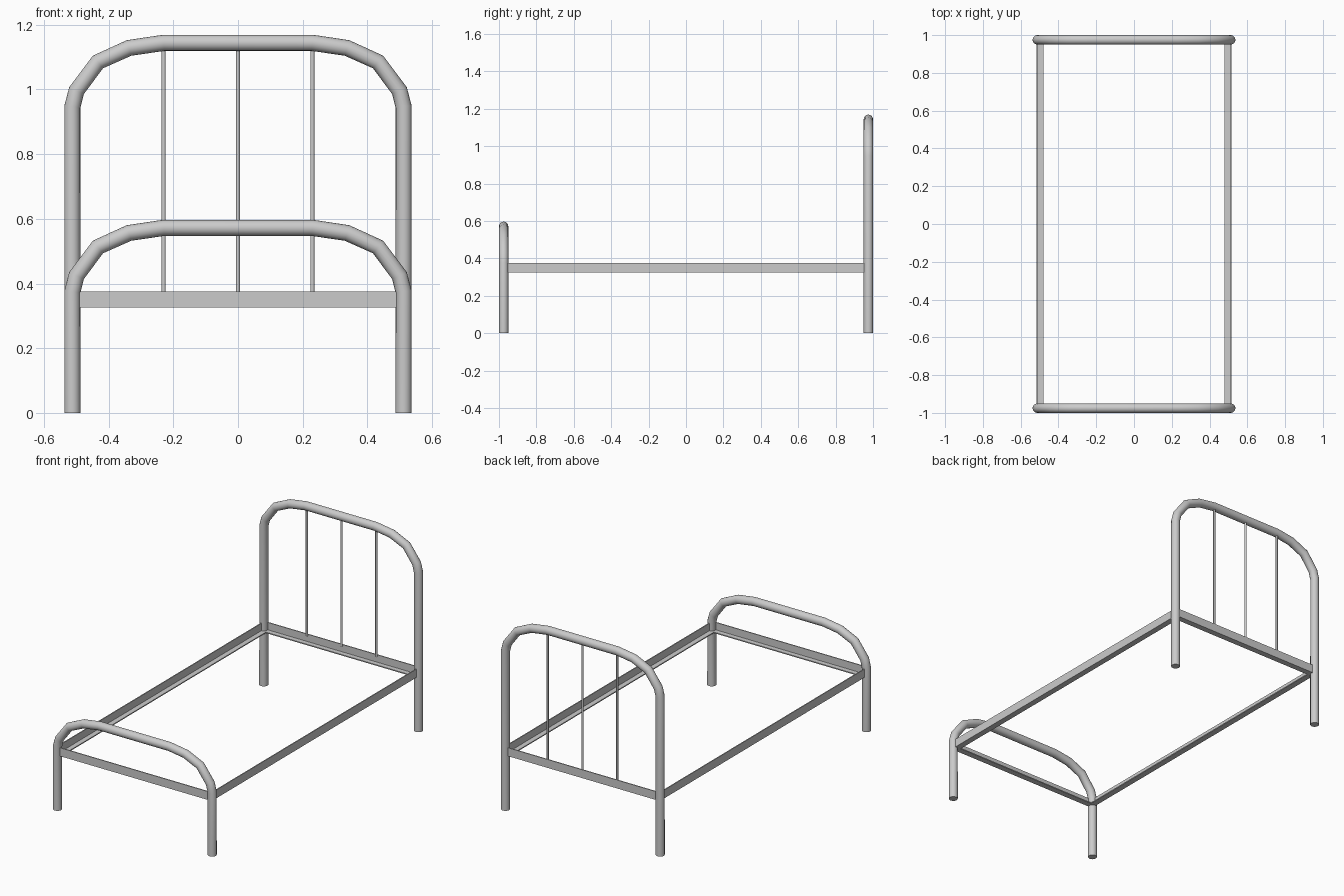
import bpy, bmesh, math

if "Cube" in bpy.data.objects:
    bpy.data.objects.remove(bpy.data.objects["Cube"])

TUBE_R, LEG_X, END_Y = 0.025, 0.512, 0.975


def finish(ob, angle=40):
    bpy.ops.object.select_all(action='DESELECT')
    ob.select_set(True)
    bpy.context.view_layer.objects.active = ob
    bpy.ops.object.shade_smooth_by_angle(angle=math.radians(angle))


def hoop(name, y, top):
    # bent tube: two legs joined by a rounded top
    flat_x, drop = 0.23, 0.197
    corner = [(0, 0), (0.045, 0.25), (0.28, 0.70), (0.62, 0.92), (1, 1)]
    left = [(-LEG_X, 0)] + [(-LEG_X + u * (LEG_X - flat_x), top - drop + v * drop)
                            for u, v in corner]
    path = left + [(-x, z) for x, z in reversed(left)]
    cu = bpy.data.curves.new(name, 'CURVE')
    cu.dimensions = '3D'
    cu.bevel_depth = TUBE_R
    cu.bevel_resolution = 6
    cu.use_fill_caps = True
    sp = cu.splines.new('POLY')
    sp.points.add(len(path) - 1)
    for p, (x, z) in zip(sp.points, path):
        p.co = (x, y, z, 1)
    ob = bpy.data.objects.new(name, cu)
    bpy.context.collection.objects.link(ob)
    bpy.ops.object.select_all(action='DESELECT')
    ob.select_set(True)
    bpy.context.view_layer.objects.active = ob
    bpy.ops.object.convert(target='MESH')
    finish(bpy.context.object)


def angle_rail(name, length, offset, turn):
    # L-shaped steel: upright plate outside, ledge at the bottom inside
    w, h, t, z0 = 0.036, 0.05, 0.006, 0.326
    prof = [(0, 0), (w, 0), (w, t), (t, t), (t, h), (0, h)]
    bm = bmesh.new()
    f = bm.faces.new([bm.verts.new((-offset + a, -length / 2, z0 + b)) for a, b in prof])
    ext = bmesh.ops.extrude_face_region(bm, geom=[f])['geom']
    bmesh.ops.translate(bm, vec=(0, length, 0),
                        verts=[v for v in ext if isinstance(v, bmesh.types.BMVert)])
    bmesh.ops.recalc_face_normals(bm, faces=bm.faces)
    me = bpy.data.meshes.new(name)
    bm.to_mesh(me)
    bm.free()
    ob = bpy.data.objects.new(name, me)
    ob.rotation_euler.z = turn
    bpy.context.collection.objects.link(ob)


# head and foot tubes
hoop("headboard_tube", END_Y, 1.144)
hoop("footboard_tube", -END_Y, 0.572)

# frame rails
angle_rail("left_rail", 1.94, 0.516, 0)
angle_rail("right_rail", 1.94, 0.516, math.pi)
angle_rail("foot_rail", 1.02, 0.985, math.pi / 2)
angle_rail("head_rail", 1.02, 0.985, -math.pi / 2)

# thin headboard spindles
for i, x in enumerate((-0.23, 0, 0.23)):
    z0, z1 = 0.365, 1.13
    bpy.ops.mesh.primitive_cylinder_add(vertices=8, radius=0.0065, depth=z1 - z0,
                                        location=(x, 0.979, (z0 + z1) / 2))
    bpy.context.object.name = f"spindle_{i + 1}"
    finish(bpy.context.object, 50)
